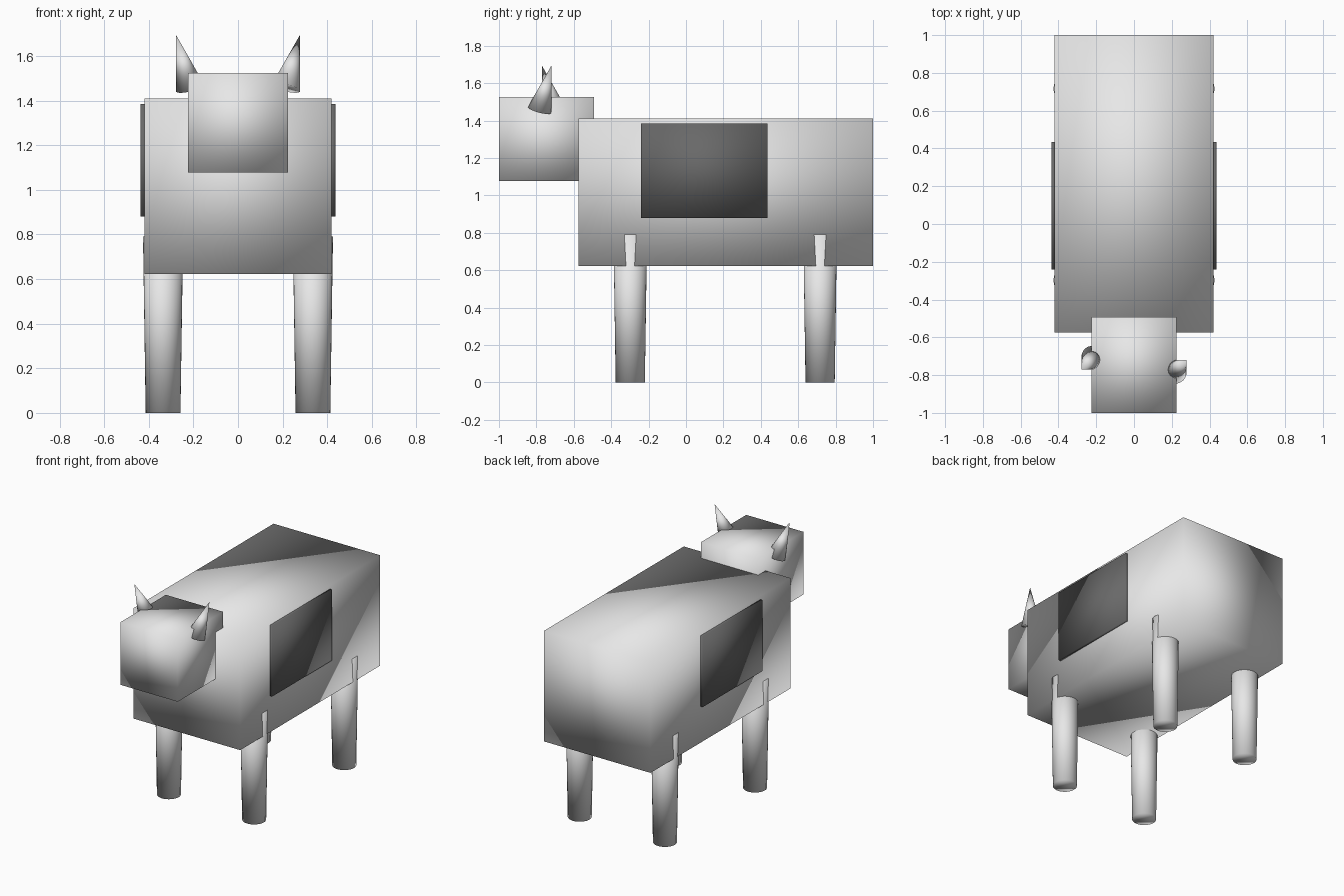
import bpy
from mathutils import Vector

cube = bpy.data.objects.get("Cube")
if cube:
    bpy.data.objects.remove(cube, do_unlink=True)


def make_material(name, value):
    mat = bpy.data.materials.new(name)
    mat.use_nodes = True
    colour = (value, value, value, 1)
    mat.diffuse_color = colour
    mat.node_tree.nodes["Principled BSDF"].inputs["Base Color"].default_value = colour
    return mat


hide = make_material("pale_grey", 0.8)
spot = make_material("dark_grey", 0.14)


def finish(name, mat):
    obj = bpy.context.object
    obj.name = name
    obj.data.materials.append(mat)
    bpy.ops.object.shade_smooth()  # soft shading across every edge
    return obj


def box(name, low, high, mat):
    low, high = Vector(low), Vector(high)
    bpy.ops.mesh.primitive_cube_add(size=1, location=(low + high) / 2)
    bpy.context.object.scale = high - low
    bpy.ops.object.transform_apply(location=False, rotation=False, scale=True)
    return finish(name, mat)


def cone(name, start, end, r_start, r_end, mat):
    start, end = Vector(start), Vector(end)
    axis = end - start
    bpy.ops.mesh.primitive_cone_add(
        vertices=32, radius1=r_start, radius2=r_end, depth=axis.length,
        location=(start + end) / 2,
        rotation=axis.to_track_quat("Z", "Y").to_euler())
    return finish(name, mat)


# Body and head
box("body", (-0.42, -0.575, 0.622), (0.42, 1.0, 1.41), hide)
box("head", (-0.225, -1.0, 1.077), (0.225, -0.492, 1.525), hide)

for side, s in (("left", 1), ("right", -1)):
    # Dark flank patch, slightly proud of the body
    box(f"{side}_flank_patch", (s * 0.425 - 0.012, -0.24, 0.88),
        (s * 0.425 + 0.012, 0.435, 1.385), spot)

    # Tapered legs that rise into the body
    for end, y in (("front", -0.298), ("back", 0.717)):
        cone(f"{end}_{side}_leg", (s * 0.336, y, 0), (s * 0.336, y, 0.79),
             0.078, 0.09, hide)

    # Horns lean outward, one forward and one back
    cone(f"{side}_horn", (s * 0.215, -0.745 - s * 0.037, 1.458),
         (s * 0.278, -0.745 + s * 0.026, 1.695), 0.065, 0, hide)
